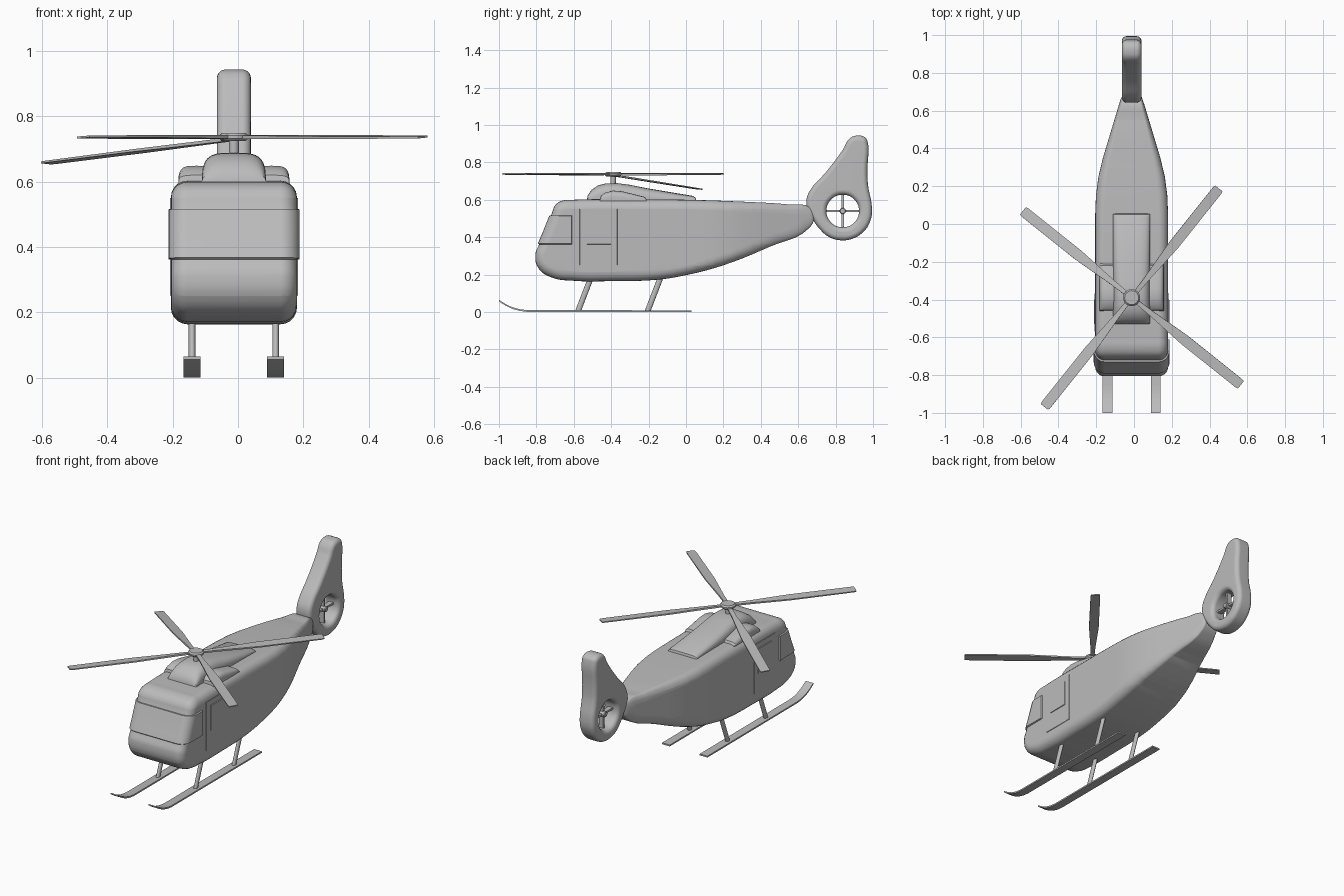
import bpy, bmesh, math
from mathutils import Matrix, Vector

if "Cube" in bpy.data.objects:
    bpy.data.objects.remove(bpy.data.objects["Cube"])

CX = -0.0125   # centre line of the airframe

grey = bpy.data.materials.new("plain grey")
grey.use_nodes = True
grey.diffuse_color = (0.5, 0.5, 0.5, 1)
grey.node_tree.nodes["Principled BSDF"].inputs["Base Color"].default_value = (0.5, 0.5, 0.5, 1)


def finish(name, bm, x=CX, angle=35):
    """Turn a bmesh into a smooth-shaded object."""
    bmesh.ops.recalc_face_normals(bm, faces=bm.faces)
    me = bpy.data.meshes.new(name)
    bm.to_mesh(me)
    bm.free()
    ob = bpy.data.objects.new(name, me)
    bpy.context.collection.objects.link(ob)
    me.materials.append(grey)
    ob.location.x = x
    bpy.ops.object.select_all(action='DESELECT')
    ob.select_set(True)
    bpy.context.view_layer.objects.active = ob
    bpy.ops.object.shade_smooth_by_angle(angle=math.radians(angle))
    return ob


def slab(outlines, half, bevel):
    """Side profiles in (y, z), filled, thickened along x, with rounded rims."""
    cu = bpy.data.curves.new("profile", 'CURVE')
    cu.dimensions, cu.fill_mode = '2D', 'BOTH'
    cu.extrude, cu.bevel_depth, cu.offset = half - bevel, bevel, -bevel
    cu.bevel_resolution, cu.resolution_u = 4, 5
    for pts in outlines:
        sp = cu.splines.new('BEZIER')
        sp.bezier_points.add(len(pts) - 1)
        sp.use_cyclic_u = True
        for bp, p in zip(sp.bezier_points, pts):
            bp.co = (p[0], p[1], 0)
            bp.handle_left_type = bp.handle_right_type = 'AUTO'
    ob = bpy.data.objects.new("profile", cu)
    bpy.context.collection.objects.link(ob)
    bpy.context.view_layer.update()
    me = bpy.data.meshes.new_from_object(ob.evaluated_get(bpy.context.evaluated_depsgraph_get()))
    bm = bmesh.new()
    bm.from_mesh(me)
    bpy.data.objects.remove(ob)
    bpy.data.curves.remove(cu)
    bpy.data.meshes.remove(me)
    bmesh.ops.remove_doubles(bm, verts=bm.verts, dist=0.0005)
    for v in bm.verts:
        v.co = (v.co.z, v.co.x, v.co.y)
    bmesh.ops.recalc_face_normals(bm, faces=bm.faces)
    return bm


def loft(rings):
    """Skin closed rings of points and cap the ends."""
    bm = bmesh.new()
    rows = [[bm.verts.new(p) for p in r] for r in rings]
    n = len(rows[0])
    for a, b in zip(rows, rows[1:]):
        for i in range(n):
            j = (i + 1) % n
            bm.faces.new((a[i], a[j], b[j], b[i]))
    bm.faces.new(rows[0])
    bm.faces.new(rows[-1])
    return bm


def cut(bm, axis, values):
    for c in values:
        co, no = Vector(), Vector()
        co[axis], no[axis] = c, 1
        bmesh.ops.bisect_plane(bm, geom=bm.verts[:] + bm.edges[:] + bm.faces[:],
                               plane_co=co, plane_no=no)


def recess(bm, y0, y1, z0, z1, gap, depth, side=0):
    """Sink the faces inside a y/z window; side picks one flank, 0 takes the wrap-around."""
    found = []
    for f in bm.faces:
        c = f.calc_center_median()
        if y0 < c.y < y1 and z0 < c.z < z1 and (side == 0 or c.x * side > 0.15):
            found.append(f)
    bmesh.ops.inset_region(bm, faces=found, thickness=gap, depth=-depth, use_even_offset=True)


# Fuselage
body = slab([[(-0.805, 0.31), (-0.785, 0.362), (-0.75, 0.445), (-0.718, 0.525), (-0.70, 0.57),
              (-0.665, 0.594), (-0.60, 0.6), (-0.3, 0.602), (0.0, 0.6), (0.3, 0.59), (0.55, 0.575),
              (0.66, 0.56), (0.685, 0.51), (0.66, 0.45), (0.45, 0.35), (0.2, 0.25), (0.0, 0.197),
              (-0.15, 0.173), (-0.4, 0.165), (-0.6, 0.167), (-0.72, 0.185), (-0.79, 0.235)]],
            0.193, 0.05)
cut(body, 1, [-0.61, -0.57, -0.53, -0.4, -0.366] + [0.05 * i for i in range(1, 14)])
cut(body, 2, [0.25, 0.362, 0.517, 0.55])
WIDTH = [(-0.9, 0.193), (0.05, 0.193), (0.15, 0.189), (0.25, 0.176), (0.35, 0.152),
         (0.45, 0.122), (0.55, 0.092), (0.65, 0.062), (0.75, 0.045)]
for v in body.verts:
    for (ya, wa), (yb, wb) in zip(WIDTH, WIDTH[1:]):
        if ya <= v.co.y < yb:
            v.co.x *= (wa + (wb - wa) * (v.co.y - ya) / (yb - ya)) / 0.193
            break
recess(body, -0.9, -0.61, 0.362, 0.517, 0.003, 0.008)       # windscreen
for s in (-1, 1):
    recess(body, -0.57, -0.366, 0.25, 0.55, 0.002, 0.003, s)     # door
    recess(body, -0.53, -0.40, 0.362, 0.517, 0.002, 0.004, s)    # door window
fuselage = finish("fuselage", body)
fuselage.modifiers.new("even shading", 'WEIGHTED_NORMAL').keep_sharp = True

# Tail fin with round duct
RY, RZ = 0.838, 0.54


def circle(r, degs):
    return [(RY + r * math.cos(math.radians(d)), RZ + r * math.sin(math.radians(d))) for d in degs]


fin_outline = ([(0.97, 0.915), (0.955, 0.935), (0.905, 0.942), (0.872, 0.925), (0.84, 0.87),
                (0.75, 0.75), (0.66, 0.645), (0.643, 0.59), (0.655, 0.53), (0.68, 0.49)]
               + circle(0.157, range(215, 390, 25)) + [(0.973, 0.68), (0.97, 0.75)])
fin = finish("tail_fin", slab([fin_outline, circle(0.087, range(0, 360, 45))], 0.052, 0.026))
fin.modifiers.new("even shading", 'WEIGHTED_NORMAL').keep_sharp = True


def cylinder(name, r, depth, loc, axis='Z', sides=24, bevel=0):
    bm = bmesh.new()
    bmesh.ops.create_cone(bm, cap_ends=True, segments=sides, radius1=r, radius2=r, depth=depth)
    if axis == 'X':
        bmesh.ops.rotate(bm, verts=bm.verts, matrix=Matrix.Rotation(math.pi / 2, 3, 'Y'))
    bmesh.ops.translate(bm, verts=bm.verts, vec=loc)
    ob = finish(name, bm)
    if bevel:
        ob.modifiers.new("soft edge", 'BEVEL').width = bevel
    return ob


# Tail rotor
cylinder("tail_rotor_hub", 0.017, 0.06, (0, RY, RZ), 'X', 16, 0.004)
for k in range(4):
    bm = bmesh.new()
    bmesh.ops.create_cube(bm, size=1)
    bmesh.ops.scale(bm, verts=bm.verts, vec=(0.03, 0.012, 0.09))
    bmesh.ops.translate(bm, verts=bm.verts, vec=(0, 0, 0.047))
    bmesh.ops.rotate(bm, verts=bm.verts, matrix=Matrix.Rotation(k * math.pi / 2, 3, 'X'))
    bmesh.ops.translate(bm, verts=bm.verts, vec=(0, RY, RZ))
    finish("tail_rotor_blade", bm)


# Engine cowling and side intakes
def dome(name, x, half, stations):
    rings = []
    for y, h in stations:
        ring = []
        for i in range(25):
            a = math.pi * i / 24
            c, s = math.cos(a), math.sin(a)
            ring.append((math.copysign(abs(c) ** 0.55, c) * half, y, 0.595 + h * abs(s) ** 0.6))
        rings.append(ring + [(-half, y, 0.57), (half, y, 0.57)])
    finish(name, loft(rings), CX + x)


dome("engine_cowling", 0, 0.098, [(-0.53, 0.005), (-0.525, 0.03), (-0.505, 0.058), (-0.47, 0.082),
                                  (-0.43, 0.092), (-0.37, 0.094), (-0.3, 0.085), (-0.2, 0.065),
                                  (0.035, 0.026), (0.05, 0.018), (0.055, 0.003)])
for side in (-1, 1):
    dome("side_intake", side * 0.115, 0.055, [(-0.46, 0.005), (-0.455, 0.025), (-0.435, 0.042),
                                              (-0.39, 0.054), (-0.34, 0.05), (-0.22, 0.02), (-0.21, 0.005)])

# Main rotor
HY, HZ = -0.39, 0.737
cylinder("rotor_mast", 0.015, 0.08, (0, HY, 0.70))
cylinder("rotor_hub", 0.045, 0.024, (0, HY, HZ), bevel=0.008)
for k in range(4):
    rings = [[(r, -w, -t), (r, w, -t), (r, w, t), (r, -w, t)] for r, w, t in
             ((0.02, 0.011, 0.005), (0.13, 0.014, 0.005), (0.36, 0.028, 0.004),
              (0.725, 0.028, 0.003), (0.74, 0.024, 0.003))]
    bm = loft(rings)
    droop = math.radians(5.7 if k == 1 else 0)
    turn = (Matrix.Rotation(math.radians(51.4 + 90 * k), 3, 'Z')
            @ Matrix.Rotation(droop, 3, 'Y') @ Matrix.Rotation(math.radians(4), 3, 'X'))
    bmesh.ops.rotate(bm, verts=bm.verts, matrix=turn)
    bmesh.ops.translate(bm, verts=bm.verts, vec=(0, HY, HZ - (0.006 if k == 1 else 0)))
    finish("rotor_blade", bm)

# Landing skids and struts
for side in (-1, 1):
    x = CX + side * 0.128
    path = [(-1.0, 0.06), (-0.965, 0.038), (-0.93, 0.021), (-0.89, 0.01), (-0.85, 0.005), (0.03, 0.004)]
    rings = [[(-0.026, y, z - 0.004), (0.026, y, z - 0.004), (0.026, y, z + 0.005), (-0.026, y, z + 0.005)]
             for y, z in path]
    finish("skid", loft(rings), x)
    for y in (-0.577, -0.205):
        rings = [[(math.cos(a) * 0.0105, yy + math.sin(a) * 0.016, zz)
                  for a in [math.tau * i / 16 for i in range(16)]]
                 for yy, zz in ((y, 0.005), (y + 0.075, 0.2))]
        finish("skid_strut", loft(rings), x)
